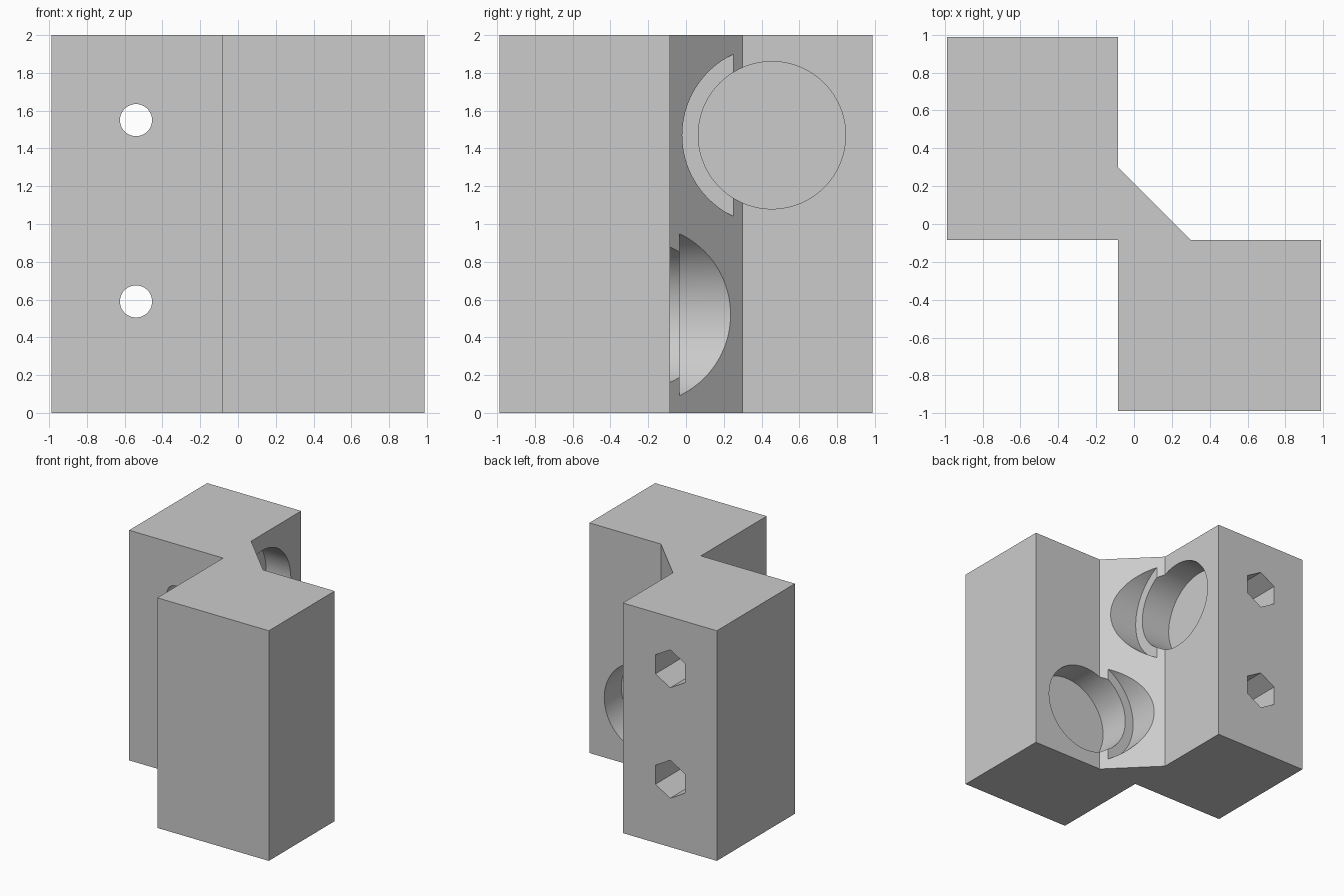
import bpy
import bmesh
import math
from mathutils import Matrix, Vector

cube = bpy.data.objects.get("Cube")
if cube:
    bpy.data.objects.remove(cube, do_unlink=True)

grey = bpy.data.materials.new("light grey")
grey.use_nodes = True
colour = (0.6, 0.6, 0.6, 1)
grey.diffuse_color = colour
grey.node_tree.nodes["Principled BSDF"].inputs["Base Color"].default_value = colour

# Main outline: two square blocks meeting at a corner, joined by a sloped web
OUT, IN, WEB, HEIGHT = 0.988, -0.084, 0.3, 2.0
outline = [(-OUT, OUT), (-OUT, IN), (IN, IN), (IN, -OUT), (OUT, -OUT),
           (OUT, IN), (WEB, IN), (IN, WEB), (IN, OUT)]


def new_object(name, bm):
    mesh = bpy.data.meshes.new(name)
    bmesh.ops.recalc_face_normals(bm, faces=bm.faces)
    bm.to_mesh(mesh)
    bm.free()
    mesh.materials.append(grey)
    obj = bpy.data.objects.new(name, mesh)
    bpy.context.collection.objects.link(obj)
    return obj


bm = bmesh.new()
base = bm.faces.new([bm.verts.new((x, y, 0)) for x, y in outline])
top = bmesh.ops.extrude_face_region(bm, geom=[base])
bmesh.ops.translate(bm, vec=(0, 0, HEIGHT),
                    verts=[v for v in top["geom"] if isinstance(v, bmesh.types.BMVert)])
body = new_object("corner_bracket", bm)


def cut(name, start, end, radius, sides=96):
    """Subtract a prism running between two points."""
    start, end = Vector(start), Vector(end)
    axis = end - start
    turn = Matrix.Rotation(math.pi / 2, 4, "Y" if abs(axis.x) > abs(axis.y) else "X")
    bm = bmesh.new()
    bmesh.ops.create_cone(bm, cap_ends=True, segments=sides, radius1=radius,
                          radius2=radius, depth=axis.length,
                          matrix=Matrix.Translation((start + end) / 2) @ turn)
    cutter = new_object(name, bm)
    cutter.hide_render = True
    mod = body.modifiers.new(name, "BOOLEAN")
    mod.operation = "DIFFERENCE"
    mod.solver = "EXACT"
    mod.object = cutter
    bpy.context.view_layer.objects.active = body
    bpy.ops.object.modifier_apply(modifier=mod.name)
    bpy.data.objects.remove(cutter, do_unlink=True)


# Round pockets with a wider clearance step through the web
MID, STEP, FLOOR = 0.455, -0.035, -0.32
for label, z, swap in (("upper", 1.47, False), ("lower", 0.52, True)):
    def at(depth):
        return (MID, depth, z) if swap else (depth, MID, z)
    cut(label + "_pocket", at(FLOOR), at(0.6), 0.39)
    cut(label + "_clearance", at(STEP), at(0.7), 0.475)

# Bolt holes with hexagonal nut recesses opening at the back
for z in (0.59, 1.55):
    cut("bolt_hole", (-0.54, -0.3, z), (-0.54, 1.2, z), 0.085, 48)
    cut("nut_recess", (-0.54, 0.45, z), (-0.54, 1.2, z), 0.165, 6)

# Smooth the round walls and keep the edges crisp
body.select_set(True)
bpy.context.view_layer.objects.active = body
bpy.ops.object.shade_smooth_by_angle(angle=math.radians(20))
